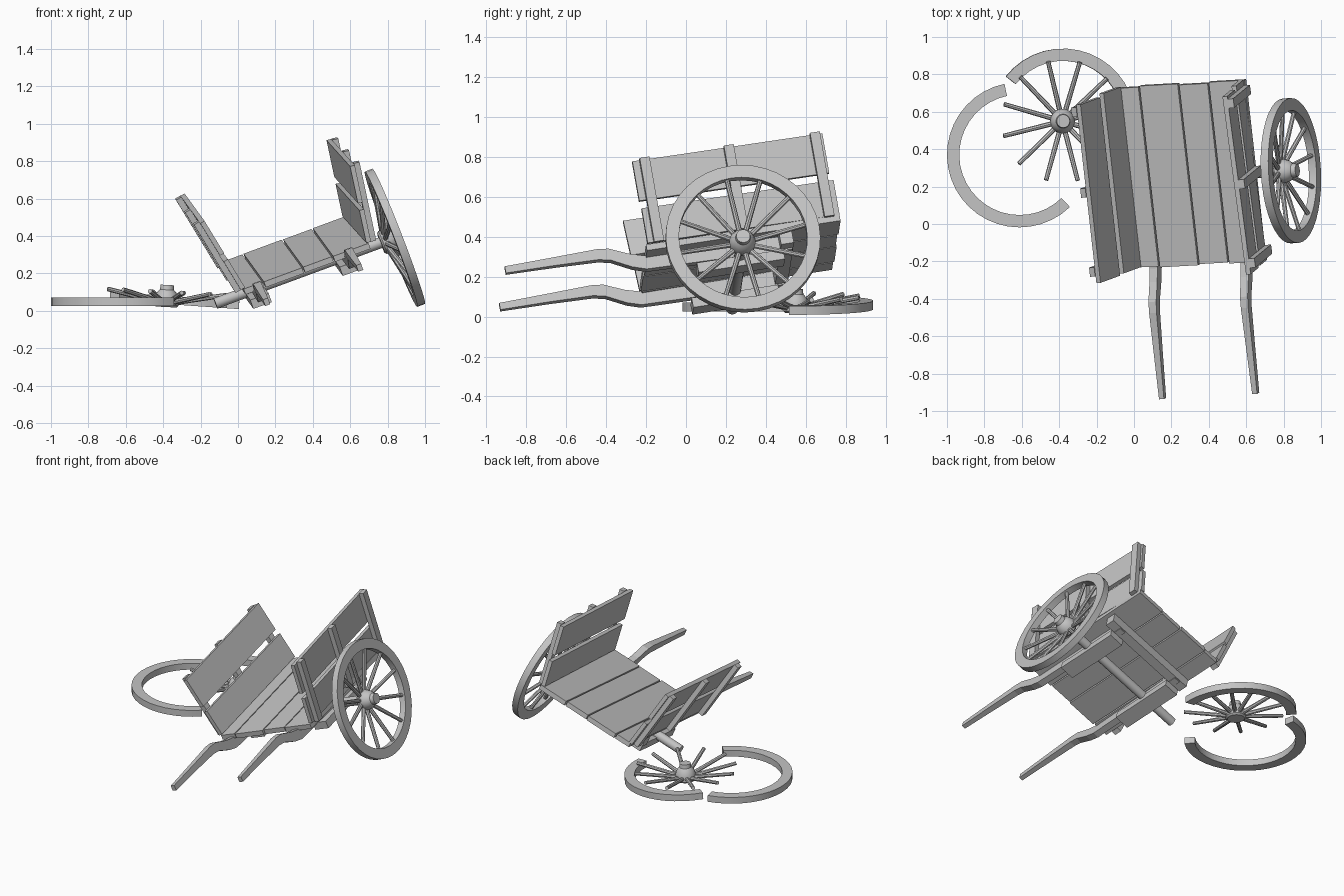
import bpy, bmesh, math
from mathutils import Matrix, Vector

cube = bpy.data.objects.get("Cube")
if cube:
    bpy.data.objects.remove(cube)

wood = bpy.data.materials.new("grey_wood")
wood.use_nodes = True
GREY = (0.55, 0.55, 0.55, 1)
wood.diffuse_color = GREY
wood.node_tree.nodes["Principled BSDF"].inputs["Base Color"].default_value = GREY

# Tilted frame of the collapsed cart: origin at the middle of the bed top
ex = Vector((0.937, 0.052, 0.345)).normalized()
ey = Vector((-0.11, 0.982, 0.152))
ey = (ey - ex * ey.dot(ex)).normalized()
ez = ex.cross(ey)
CART = Matrix((ex, ey, ez)).transposed().to_4x4()
CART.translation = (0.31, 0.265, 0.313)


def turn(degrees, axis):
    return Matrix.Rotation(math.radians(degrees), 4, axis)


def finish(name, bm, frame, smooth=False):
    bmesh.ops.recalc_face_normals(bm, faces=bm.faces)
    mesh = bpy.data.meshes.new(name)
    bm.to_mesh(mesh)
    bm.free()
    mesh.materials.append(wood)
    if smooth:
        for p in mesh.polygons:
            p.use_smooth = True
        mesh.set_sharp_from_angle(angle=math.radians(35))
    ob = bpy.data.objects.new(name, mesh)
    bpy.context.collection.objects.link(ob)
    ob.matrix_world = frame
    return ob


def box(name, lo, hi, frame=CART):
    bm = bmesh.new()
    lo, hi = Vector(lo), Vector(hi)
    size = hi - lo
    bmesh.ops.create_cube(bm, size=1, matrix=Matrix.Translation((lo + hi) / 2) @ Matrix.Diagonal((*size, 1)))
    return finish(name, bm, frame)


def rod(bm, a, b, r1, r2, sides):
    a, b = Vector(a), Vector(b)
    d = b - a
    m = Matrix.Translation((a + b) / 2) @ d.to_track_quat("Z", "Y").to_matrix().to_4x4()
    bmesh.ops.create_cone(bm, cap_ends=True, segments=sides, radius1=r1, radius2=r2, depth=d.length, matrix=m)


def loft(bm, rings, closed=False):
    """Join equal rings of points into a skin, capping the ends when open."""
    rows = [[bm.verts.new(p) for p in ring] for ring in rings]
    n = len(rows[0])
    pairs = list(zip(rows, rows[1:])) + ([(rows[-1], rows[0])] if closed else [])
    for r, s in pairs:
        for i in range(n):
            j = (i + 1) % n
            bm.faces.new((r[i], r[j], s[j], s[i]))
    if not closed:
        bm.faces.new(rows[0])
        bm.faces.new(rows[-1])


# Wheel parts, built around local z with the outer side up
RIM_OUT, RIM_IN, RIM_HALF = 0.388, 0.322, 0.022


def rim(name, frame, start=0, end=360):
    closed = end - start == 360
    steps = max(8, round((end - start) / 9))
    rings = []
    for i in range(steps if closed else steps + 1):
        a = math.radians(start + (end - start) * i / steps)
        c, s = math.cos(a), math.sin(a)
        rings.append([(r * c, r * s, z) for r, z in (
            (RIM_IN, -RIM_HALF), (RIM_OUT, -RIM_HALF), (RIM_OUT, RIM_HALF), (RIM_IN, RIM_HALF))])
    bm = bmesh.new()
    loft(bm, rings, closed)
    finish(name, bm, frame, True)


def hub_and_spokes(prefix, frame, phase):
    """Dished wheel centre: the hub sits behind the plane of the spoke tips."""
    bm = bmesh.new()
    profile = ((0.055, -0.08), (0.066, -0.07), (0.066, -0.04), (0.054, -0.005), (0.038, 0.012), (0.035, 0.038))
    loft(bm, [[(r * math.cos(k * math.tau / 20), r * math.sin(k * math.tau / 20), z) for k in range(20)]
              for r, z in profile])
    finish(prefix + "_hub", bm, frame, True)
    bm = bmesh.new()
    for k in range(12):
        a = math.radians(phase + 30 * k)
        c, s = math.cos(a), math.sin(a)
        rod(bm, (0.04 * c, 0.04 * s, -0.055), (0.328 * c, 0.328 * s, 0), 0.014, 0.012, 8)
    finish(prefix + "_spokes", bm, frame, True)


# Bed planks, with slightly uneven ends
seams = (-0.36, -0.245, -0.02, 0.15, 0.36)
for i, (a, b) in enumerate(zip(seams, seams[1:])):
    box(f"bed_plank_{i + 1}", (a + 0.004, -0.487 - 0.006 * (i % 2), -0.032),
        (b - 0.004, 0.488 + 0.006 * (i % 2), 0))

# Flared side panels: two planks and three outer struts each
for side, label, base, flare, yaw in ((1, "left", 0.335, 7.5, 1.2), (-1, "right", 0.345, 11.5, 0)):
    panel = CART @ Matrix.Translation((side * base, 0, 0)) @ turn(yaw, "Z") @ turn(side * flare, "Y")
    for part, z0, z1, y0, y1 in (("lower", 0.005, 0.185, -0.485, 0.495), ("upper", 0.225, 0.43, -0.49, 0.48)):
        xs = sorted((0, side * 0.026))
        box(f"{label}_{part}_side_plank", (xs[0], y0, z0), (xs[1], y1, z1), panel)
    xs = sorted((side * 0.026, side * 0.058))
    for i, y in enumerate((-0.43, 0.0, 0.44)):
        box(f"{label}_strut_{i + 1}", (xs[0], y - 0.025, 0), (xs[1], y + 0.025, 0.435), panel)

# Pulling shafts (y, centre height, half width, half height) and bearing blocks
shaft_path = ((-1.2, 0.022, 0.014, 0.018), (-0.95, 0.024, 0.018, 0.022), (-0.73, 0.024, 0.021, 0.028),
              (-0.67, 0.014, 0.022, 0.031), (-0.57, -0.035, 0.022, 0.035), (-0.5, -0.057, 0.022, 0.036),
              (0.24, -0.07, 0.022, 0.038))
for label, x, toe in (("left", 0.235, 0.004), ("right", -0.275, 0.022)):
    bm = bmesh.new()
    loft(bm, [[(x + toe * y + u * w, y, z + v * h) for u, v in ((-1, -1), (1, -1), (1, 1), (-1, 1))]
              for y, z, w, h in shaft_path])
    finish(label + "_shaft", bm, CART)
    box(label + "_bearing_block", (x - 0.055, -0.25, -0.163), (x + 0.05, 0.19, -0.112))

# Cross beam and axle
box("cross_beam", (-0.35, 0.18, -0.1), (0.33, 0.245, -0.032))
bm = bmesh.new()
rod(bm, (-0.5, -0.027, -0.105), (0.5, -0.027, -0.105), 0.03, 0.03, 16)
finish("axle", bm, CART, True)

# Standing wheel on the model's left
standing = CART @ Matrix.Translation((0.523, -0.027, -0.107)) @ turn(89, "Y")
rim("standing_rim", standing)
hub_and_spokes("standing_wheel", standing, 4)

# Broken wheel lying on the ground: loose hub with spokes, and two rim pieces
hub_and_spokes("fallen_wheel", Matrix.Translation((-0.38, 0.55, 0.1)) @ turn(3, "Y"), 14)
rim("near_rim_piece", Matrix.Translation((-0.38, 0.55, 0.058)) @ turn(4, "Y"), -5, 142)
rim("loose_rim_piece", Matrix.Translation((-0.612, 0.37, 0.048)), 102, 314)
